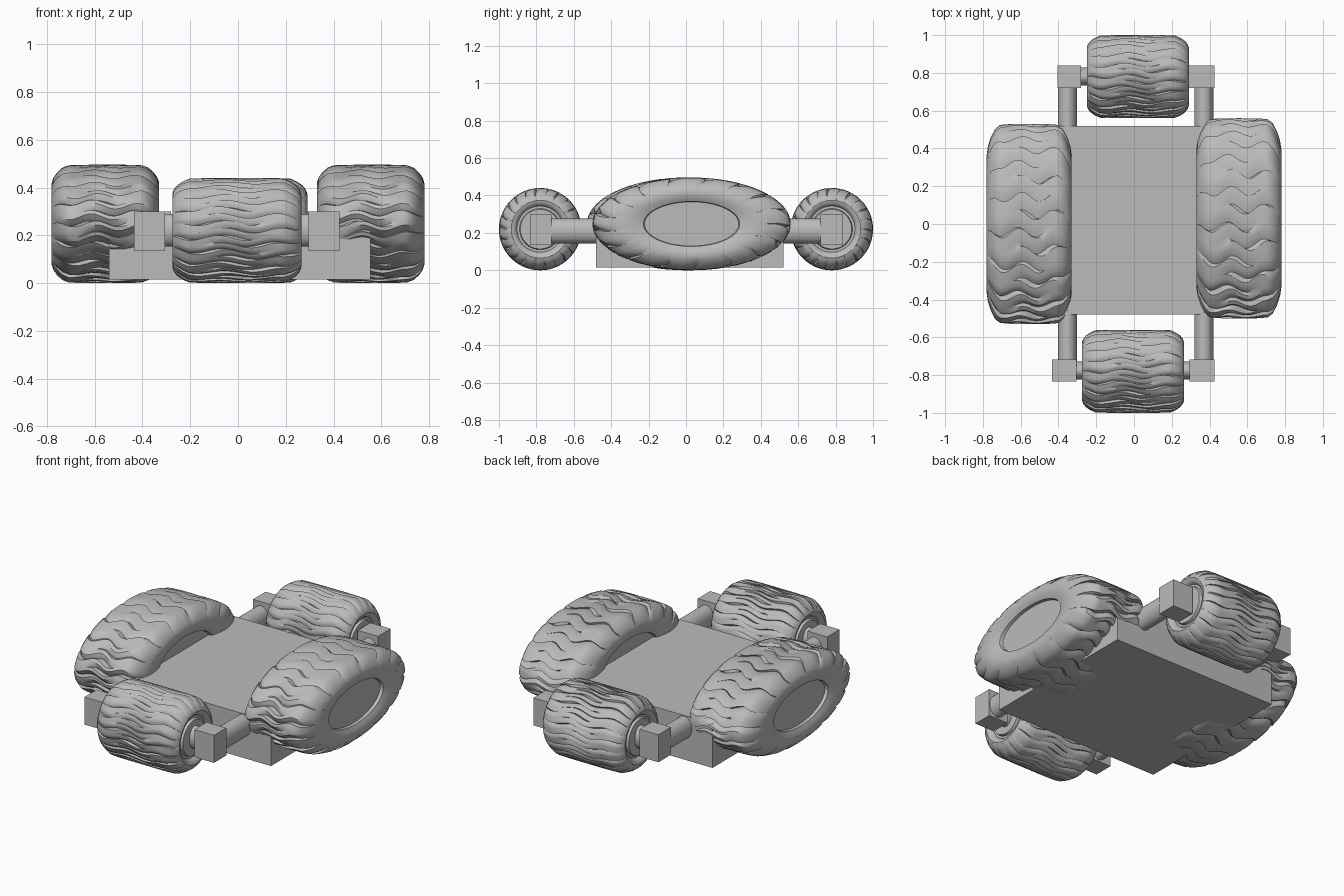
import bpy
import bmesh
import math
from mathutils import Matrix

cube = bpy.data.objects.get("Cube")
if cube:
    bpy.data.objects.remove(cube, do_unlink=True)

grey = bpy.data.materials.new("plain_grey")
grey.use_nodes = True
grey.diffuse_color = (0.5, 0.5, 0.5, 1)
grey.node_tree.nodes["Principled BSDF"].inputs["Base Color"].default_value = (0.5, 0.5, 0.5, 1)


def finish(name, bm, smooth=False):
    bmesh.ops.recalc_face_normals(bm, faces=bm.faces)
    mesh = bpy.data.meshes.new(name)
    bm.to_mesh(mesh)
    bm.free()
    mesh.materials.append(grey)
    obj = bpy.data.objects.new(name, mesh)
    bpy.context.collection.objects.link(obj)
    if smooth:
        bpy.ops.object.select_all(action='DESELECT')
        obj.select_set(True)
        bpy.context.view_layer.objects.active = obj
        bpy.ops.object.shade_smooth_by_angle(angle=math.radians(32))
    return obj


def box(name, low, high):
    bm = bmesh.new()
    size = [b - a for a, b in zip(low, high)]
    mid = [(a + b) / 2 for a, b in zip(low, high)]
    bmesh.ops.create_cube(bm, size=1, matrix=Matrix.Translation(mid) @ Matrix.Diagonal((*size, 1)))
    return finish(name, bm)


def rod(name, start, end, radius, axis):
    """Oval rod along x or y; radius is (sideways, upright)."""
    bm = bmesh.new()
    length = math.dist(start, end)
    turn = Matrix.Rotation(math.pi / 2, 4, 'Y' if axis == 'X' else 'X')
    scale = (1, radius[0], radius[1], 1) if axis == 'X' else (radius[0], 1, radius[1], 1)
    mid = [(a + b) / 2 for a, b in zip(start, end)]
    bmesh.ops.create_cone(bm, cap_ends=True, segments=32, radius1=1, radius2=1, depth=length,
                          matrix=Matrix.Translation(mid) @ Matrix.Diagonal(scale) @ turn)
    return finish(name, bm, True)


# One lug: (fraction of its pitch, how deep the groove is there)
LUG = [(0, 0), (0.35, 0), (0.75, 0.6), (0.96, 1)]


def wheel(name, centre, radius, tread, side, lugs, depth, wave):
    """Wheel about x: flat grooved tread, side = (offset, radius share) down to the hub."""
    steps = 11
    half = [(tread * i / steps, 1 - 0.012 * (i / steps) ** 4) for i in range(steps + 1)] + side
    rows = [(-x, r) for x, r in reversed(half[1:])] + half
    bm = bmesh.new()
    rings = []
    for x, r in rows:
        u = x / tread
        # Grooves and waves die out down the sidewall
        fade = max(0, min(1, (r - 0.72) / 0.2))
        ring = []
        for k in range(lugs):
            reach = u if k % 2 else -u
            cut = depth * fade * max(0, min(1, (reach + 0.75) / 0.7))
            for part, deep in LUG:
                shift = wave * fade * math.sin(5.2 * u + 0.5 * math.sin(k * 1.7))
                a = 2 * math.pi * (k + part) / lugs + shift
                rad = r - cut * deep
                ring.append(bm.verts.new((centre[0] + x,
                                          centre[1] + radius[0] * rad * math.cos(a),
                                          centre[2] + radius[1] * rad * math.sin(a))))
        rings.append(ring)
    count = len(rings[0])
    for a, b in zip(rings, rings[1:]):
        for i in range(count):
            j = (i + 1) % count
            bm.faces.new((a[i], a[j], b[j], b[i]))
    bm.faces.new(rings[0])
    bm.faces.new(rings[-1])
    return finish(name, bm, True)


# Flat chassis slab
box("chassis", (-0.54, -0.48, 0.015), (0.555, 0.52, 0.28))

# Large oval side wheels with a shallow sunken hub
big_side = [(0.18, 0.95), (0.202, 0.87), (0.218, 0.78), (0.225, 0.69), (0.222, 0.6),
            (0.214, 0.53), (0.208, 0.485), (0.19, 0.475)]
for name, x, y in (("right_wheel", -0.555, 0), ("left_wheel", 0.555, 0.03)):
    wheel(name, (x, y, 0.248), (0.53, 0.248), 0.155, big_side, 34, 0.05, 0.05)

# Small end wheels with a stepped hub
small_side = [(0.228, 0.93), (0.25, 0.86), (0.264, 0.78), (0.27, 0.7), (0.266, 0.63),
              (0.255, 0.58), (0.245, 0.56), (0.245, 0.5), (0.26, 0.48), (0.26, 0.4)]
for name, x, y in (("front", -0.005, -0.78), ("back", 0.02, 0.78)):
    wheel(name + "_wheel", (x, y, 0.22), (0.22, 0.22), 0.2, small_side, 44, 0.05, 0.05)

# Axles, end blocks and arms that carry the small wheels
ends = {
    "front": (-0.835, -0.718, -0.48, (-0.435, -0.305), (0.295, 0.425)),
    "back": (0.72, 0.84, 0.52, (-0.405, -0.28), (0.29, 0.425)),
}
for name, (y0, y1, edge, right, left) in ends.items():
    mid = (y0 + y1) / 2
    rod(name + "_axle", (right[1] - 0.02, mid, 0.222), (left[0] + 0.02, mid, 0.222), (0.048, 0.068), 'X')
    for side, (x0, x1), arm_x in (("right", right, -0.352), ("left", left, 0.37)):
        box(f"{name}_{side}_block", (x0, y0, 0.135), (x1, y1, 0.3))
        rod(f"{name}_{side}_arm", (arm_x, mid, 0.21), (arm_x, edge * 0.97, 0.21), (0.051, 0.066), 'Y')
